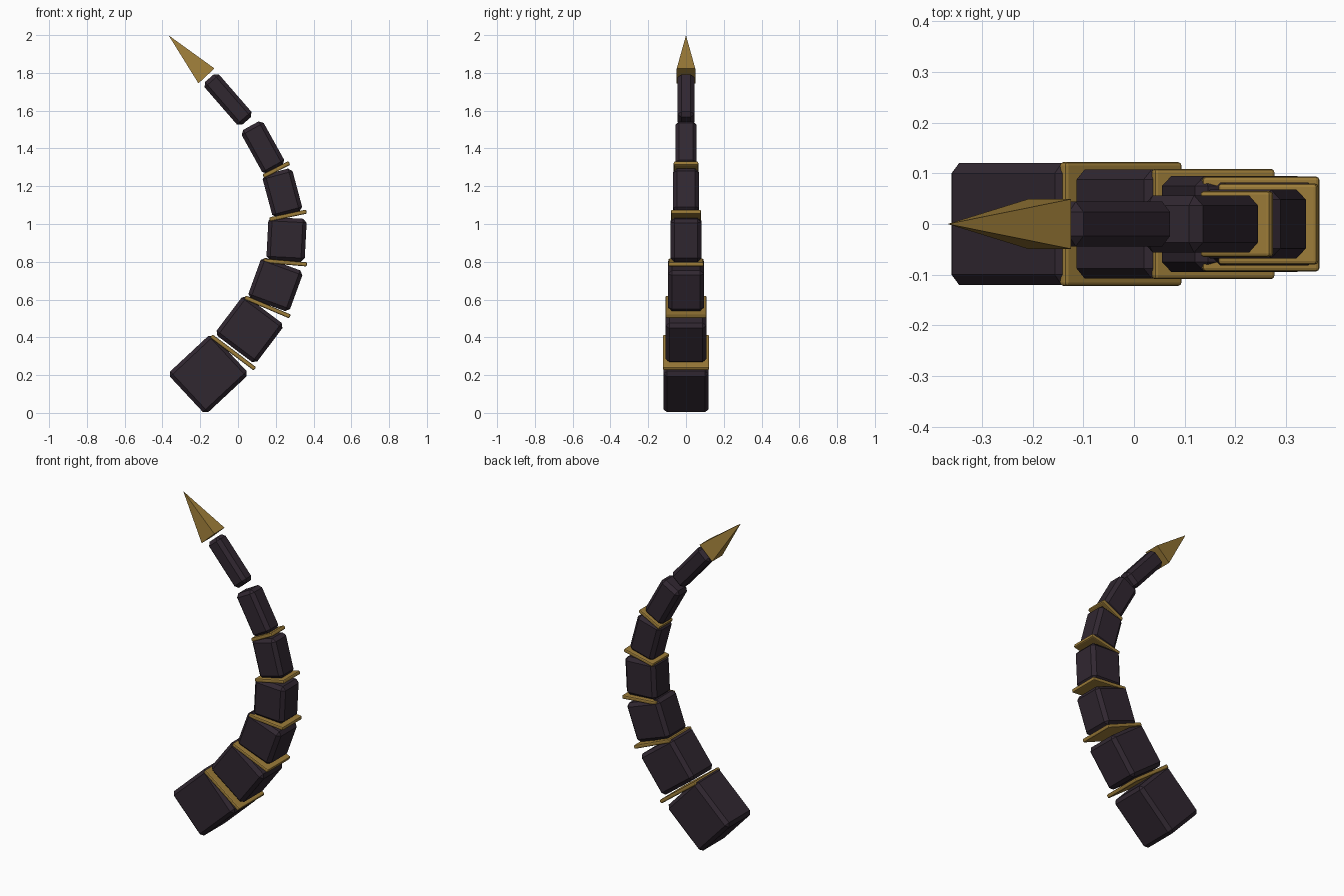
import bpy
import bmesh
from math import radians, cos, sin
from mathutils import Matrix

cube = bpy.data.objects.get("Cube")
if cube:
    bpy.data.objects.remove(cube, do_unlink=True)


def make_material(name, rgb):
    mat = bpy.data.materials.new(name)
    mat.use_nodes = True
    mat.diffuse_color = (*rgb, 1)
    mat.node_tree.nodes["Principled BSDF"].inputs["Base Color"].default_value = (*rgb, 1)
    return mat


dark = make_material("dark plum", (0.03, 0.02, 0.03))
gold = make_material("old gold", (0.33, 0.2, 0.04))


def add_part(name, bm, mat, x, z, lean):
    """Place a part so its local z axis leans about y by the given angle."""
    mesh = bpy.data.meshes.new(name)
    bm.to_mesh(mesh)
    bm.free()
    mesh.materials.append(mat)
    obj = bpy.data.objects.new(name, mesh)
    obj.location = (x, 0, z)
    obj.rotation_euler = (0, radians(lean), 0)
    bpy.context.collection.objects.link(obj)


def bevelled_block(name, mat, x, z, lean, size, bevel, steps=1):
    bm = bmesh.new()
    bmesh.ops.create_cube(bm, size=1)
    bmesh.ops.scale(bm, vec=size, verts=bm.verts)
    bmesh.ops.bevel(bm, geom=bm.edges[:], offset=bevel, segments=steps,
                    profile=0.5, affect='EDGES')
    add_part(name, bm, mat, x, z, lean)


# Tail segments from root to tip: x, z, lean, width, depth, length
segments = [
    (-0.157, 0.206, 47, 0.295, 0.24, 0.317),
    (0.061, 0.442, 37, 0.27, 0.216, 0.26),
    (0.198, 0.68, 20, 0.235, 0.19, 0.23),
    (0.257, 0.918, 3, 0.203, 0.164, 0.228),
    (0.235, 1.164, -15, 0.164, 0.136, 0.235),
    (0.132, 1.405, -29, 0.133, 0.113, 0.264),
    (-0.053, 1.659, -41, 0.102, 0.088, 0.3),
]
for i, (x, z, lean, w, d, l) in enumerate(segments, 1):
    bevelled_block(f"tail_segment_{i}", dark, x, z, lean, (w, d, l), 0.02)

# Thin gold bands between the lower segments: x, z, lean, width, depth
bands = [
    (-0.026, 0.32, 37, 0.29, 0.245),
    (0.156, 0.561, 23, 0.259, 0.218),
    (0.25, 0.796, 5, 0.232, 0.187),
    (0.265, 1.045, -12, 0.2, 0.16),
    (0.203, 1.288, -27, 0.155, 0.13),
]
for i, (x, z, lean, w, d) in enumerate(bands, 1):
    bevelled_block(f"gold_band_{i}", gold, x, z, lean, (w, d, 0.022), 0.007, 2)

# Four-sided spike, base on its local origin
bm = bmesh.new()
base = [bm.verts.new((sx * 0.058, sy * 0.049, 0))
        for sx, sy in ((-1, -1), (1, -1), (1, 1), (-1, 1))]
apex = bm.verts.new((0, 0, 0.294))
bm.faces.new(base[::-1])
for a, b in zip(base, base[1:] + base[:1]):
    bm.faces.new((a, b, apex))
add_part("spike_tip", bm, gold, -0.167, 1.784, -43)
